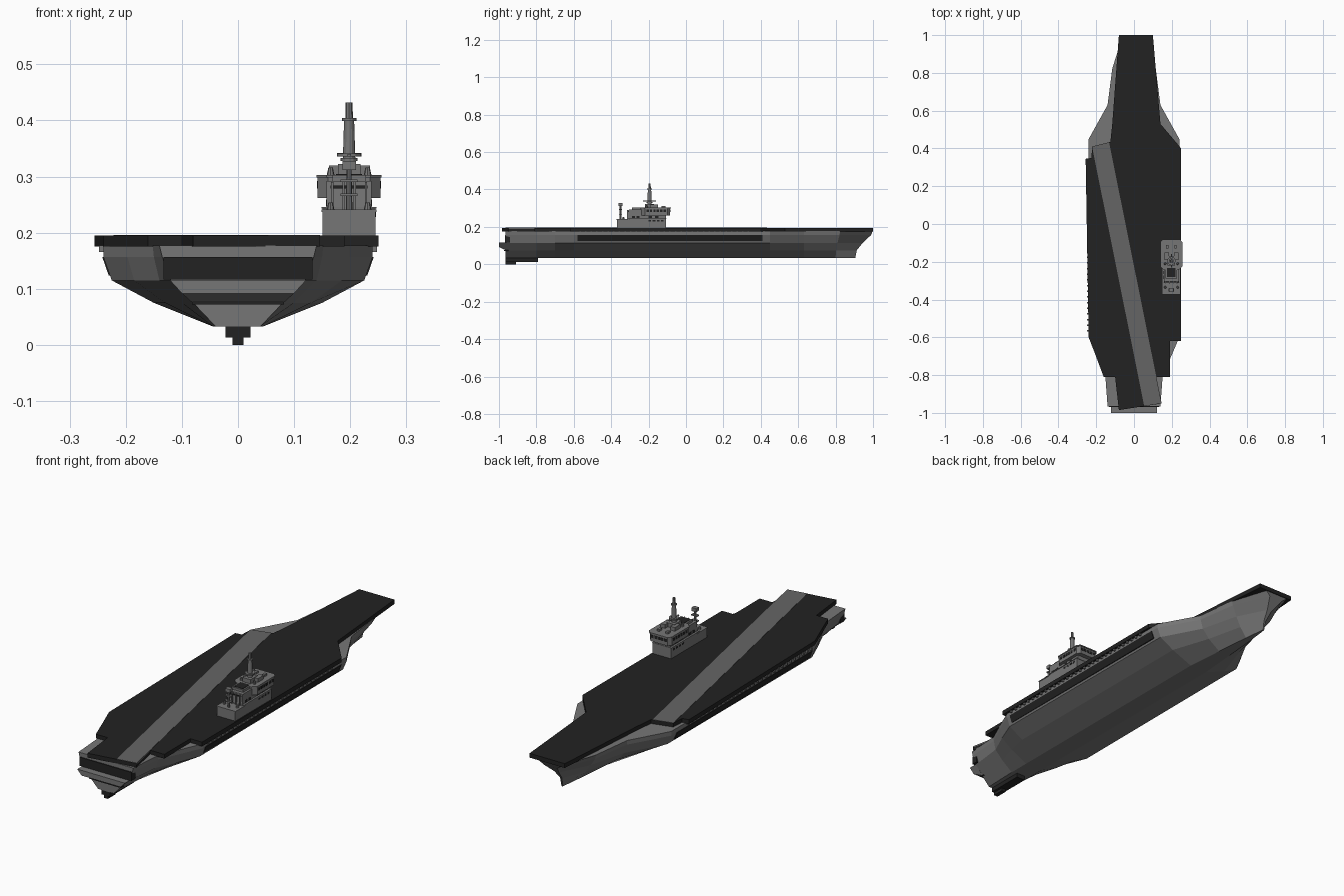
import bpy, bmesh, math
from mathutils import Vector


def material(name, v):
    m = bpy.data.materials.new(name)
    m.diffuse_color = (v, v, v, 1)
    return m


GREY = material("hull_grey", 0.18)
DARK = material("deck_dark", 0.016)
STRIP = material("runway_grey", 0.13)


def finish(name, bm, mat):
    bmesh.ops.recalc_face_normals(bm, faces=bm.faces)
    me = bpy.data.meshes.new(name)
    bm.to_mesh(me)
    bm.free()
    me.materials.append(mat)
    ob = bpy.data.objects.new(name, me)
    bpy.context.collection.objects.link(ob)
    return ob


def loft(name, rings, mat):
    bm = bmesh.new()
    vs = [[bm.verts.new(p) for p in r] for r in rings]
    n = len(vs[0])
    for a, b in zip(vs, vs[1:]):
        for i in range(n):
            j = (i + 1) % n
            bm.faces.new((a[i], a[j], b[j], b[i]))
    bm.faces.new(vs[0])
    bm.faces.new(vs[-1])
    return finish(name, bm, mat)


def plan(name, pts, z0, z1, mat):
    return loft(name, [[(x, y, z) for x, y in pts] for z in (z0, z1)], mat)


def side(name, pts, x0, x1, mat):
    return loft(name, [[(x, y, z) for y, z in pts] for x in (x0, x1)], mat)


def boxes(name, dims, mat):
    bm = bmesh.new()
    for x0, x1, y0, y1, z0, z1 in dims:
        g = bmesh.ops.create_cube(bm, size=1)["verts"]
        for v in g:
            v.co = Vector((x0 if v.co.x < 0 else x1, y0 if v.co.y < 0 else y1,
                           z0 if v.co.z < 0 else z1))
    return finish(name, bm, mat)


def cyl(name, x, y, z0, z1, r, mat, r2=None, n=12):
    r2 = r if r2 is None else r2
    return loft(name, [[(x + q * math.cos(2 * math.pi * i / n), y + q * math.sin(2 * math.pi * i / n), z)
                        for i in range(n)] for z, q in ((z0, r), (z1, r2))], mat)


# Hull: mirrored half sections lofted from stern to bow, with raked stem
LEVELS = (0.033, 0.075, 0.115, 0.157, 0.177)
STERN_RAKE = (0, 0, 0, 0, 0)
BOW_RAKE = (0, 0.008, 0.04, 0.085, 0.092)
stations = [
    (-0.965, (0.04, 0.08, 0.12, 0.135, 0.14), STERN_RAKE),
    (-0.80, (0.045, 0.10, 0.14, 0.15, 0.152), STERN_RAKE),
    (-0.70, (0.045, 0.13, 0.185, 0.197, 0.197), STERN_RAKE),
    (-0.60, (0.045, 0.15, 0.225, 0.24, 0.24), STERN_RAKE),
    (0.45, (0.045, 0.15, 0.222, 0.24, 0.24), STERN_RAKE),
    (0.63, (0.03, 0.09, 0.125, 0.138, 0.14), STERN_RAKE),
    (0.80, (0.015, 0.05, 0.08, 0.11, 0.115), tuple(r * 0.25 for r in BOW_RAKE)),
    (0.905, (0.003, 0.005, 0.012, 0.035, 0.06), BOW_RAKE),
]
rings = []
for y, ws, rake in stations:
    right = [(w, y + r, z) for w, r, z in zip(ws, rake, LEVELS)]
    rings.append(right + [(-x, yy, z) for x, yy, z in reversed(right)])
loft("hull", rings, GREY)

# Stern: dark open bay and fantail platform with sloping underside
boxes("stern_bay", [(-0.133, 0.133, -0.969, -0.94, 0.117, 0.157)], DARK)
loft("fantail", [[(-a, y, z), (a, y, z), (b, y, 0.116), (-b, y, 0.116)]
                 for y, a, b, z in ((-1.0, 0.10, 0.122, 0.092), (-0.96, 0.08, 0.122, 0.074))], GREY)
boxes("stern_line", [(-0.082, 0.082, -0.972, -0.95, 0.072, 0.076)], DARK)

# Rudder and skeg below the keel
boxes("rudder", [(-0.01, 0.01, -0.965, -0.91, 0, 0.034), (-0.022, 0.022, -0.965, -0.79, 0.013, 0.034)], DARK)

# Dark side galleries and deck-edge brackets on both sides
for s, label in ((1, "starboard"), (-1, "port")):
    prof = [(0.223, 0.124), (0.2305, 0.124), (0.242, 0.157), (0.235, 0.157)]
    loft(label + "_gallery", [[(s * x, y, z) for x, z in prof] for y in (-0.58, 0.41)], DARK)
    boxes(label + "_brackets", [(min(s * 0.238, s * 0.248), max(s * 0.238, s * 0.248), y, y + 0.008, 0.166, 0.177)
                                for y in [-0.57 + 0.03 * i for i in range(31)]], GREY)

# Flight deck and angled runway
deck = [(-0.08, 1), (0.10, 1), (0.14, 0.53), (0.25, 0.40), (0.25, -0.62), (0.19, -0.62), (0.19, -0.81),
        (0.118, -0.81), (0.146, -0.95), (-0.08, -0.985), (-0.10, -0.81), (-0.16, -0.81), (-0.205, -0.69),
        (-0.24, -0.6), (-0.256, 0.345), (-0.225, 0.35), (-0.222, 0.41), (-0.125, 0.435), (-0.115, 0.53)]
plan("flight_deck", deck, 0.175, 0.195, DARK)
plan("angled_runway", [(-0.222, 0.41), (-0.132, 0.433), (0.146, -0.948), (0.054, -0.964)], 0.19, 0.196, STRIP)

# Island: stepped base, bridge with wings, roof houses
side("island_base", [(-0.37, 0.195), (-0.107, 0.195), (-0.107, 0.245), (-0.29, 0.245), (-0.30, 0.238),
                     (-0.37, 0.238)], 0.151, 0.245, GREY)
side("island_upper", [(-0.31, 0.24), (-0.107, 0.24), (-0.107, 0.30), (-0.225, 0.30), (-0.235, 0.292),
                      (-0.305, 0.292)], 0.158, 0.238, GREY)
plan("bridge", [(0.142, -0.22), (0.142, -0.10), (0.155, -0.085), (0.24, -0.085), (0.254, -0.10), (0.254, -0.22),
                (0.235, -0.24), (0.16, -0.24)], 0.262, 0.298, GREY)
plan("bridge_roof", [(0.14, -0.225), (0.14, -0.095), (0.152, -0.081), (0.243, -0.081), (0.256, -0.095),
                     (0.256, -0.225), (0.236, -0.243), (0.158, -0.243)], 0.298, 0.303, GREY)
boxes("roof_houses", [(0.162, 0.185, -0.19, -0.15, 0.303, 0.32), (0.212, 0.235, -0.19, -0.15, 0.303, 0.32),
                      (0.178, 0.218, -0.22, -0.17, 0.303, 0.322), (0.17, 0.182, -0.13, -0.11, 0.303, 0.312),
                      (0.214, 0.226, -0.13, -0.11, 0.303, 0.312)], GREY)
boxes("funnel", [(0.168, 0.228, -0.288, -0.225, 0.29, 0.303)], GREY)
boxes("funnel_opening", [(0.175, 0.221, -0.281, -0.232, 0.30, 0.3045)], DARK)

# Windows: side and forward bridge rows, lower openings, aft band
wins = []
for i in range(6):
    y = -0.212 + i * 0.0185
    wins.append((0.1408, 0.2552, y, y + 0.013, 0.279, 0.292))
for i in range(5):
    x = 0.157 + i * 0.017
    wins.append((x, x + 0.013, -0.10, -0.0838, 0.279, 0.292))
for y in (-0.29, -0.265, -0.20, -0.165):
    wins.append((0.157, 0.239, y, y + 0.017, 0.247, 0.259))
wins.append((0.165, 0.231, -0.311, -0.30, 0.279, 0.284))
for i in range(4):
    y = -0.20 + i * 0.022
    wins.append((0.1502, 0.2458, y, y + 0.014, 0.228, 0.237))
boxes("windows", wins, DARK)

# Ribs on the aft wall and walkway rails around the lower roof
boxes("aft_ribs", [(x, x + 0.004, -0.316, -0.30, 0.24, 0.29) for x in (0.166, 0.186, 0.206, 0.226)], GREY)
boxes("base_ledge", [(0.149, 0.247, -0.372, -0.30, 0.237, 0.241), (0.149, 0.247, -0.31, -0.105, 0.243, 0.246)], GREY)

# Main mast with platforms, radar and pole
MX, MY = 0.198, -0.195
cyl("main_mast", MX, MY, 0.30, 0.40, 0.012, GREY, 0.009)
for i, (z, r) in enumerate(((0.328, 0.015), (0.336, 0.022), (0.399, 0.013))):
    cyl("mast_platform_%d" % i, MX, MY, z, z + 0.005, r, GREY)
cyl("mast_top", MX, MY, 0.40, 0.432, 0.007, GREY, 0.006, 8)
boxes("mast_yards", [(MX - 0.022, MX + 0.022, MY - 0.003, MY + 0.003, 0.338, 0.342),
                     (MX - 0.003, MX + 0.003, MY - 0.035, MY + 0.035, 0.336, 0.34)], GREY)

# Aft mast, roof antennas and domes
cyl("aft_mast", MX, -0.35, 0.238, 0.325, 0.006, GREY, 0.004, 8)
boxes("aft_mast_arms", [(MX - 0.015, MX + 0.015, -0.358, -0.342, z, z + 0.005) for z in (0.265, 0.29)]
      + [(MX - 0.012, MX + 0.012, -0.36, -0.34, 0.312, 0.328)], GREY)
for i, (x, y) in enumerate(((0.165, -0.335), (0.231, -0.335), (0.165, -0.21), (0.231, -0.21))):
    z = 0.24 if i < 2 else 0.302
    cyl("antenna_%d" % i, x, y, z, z + 0.014, 0.007, GREY, 0.004, 8)
